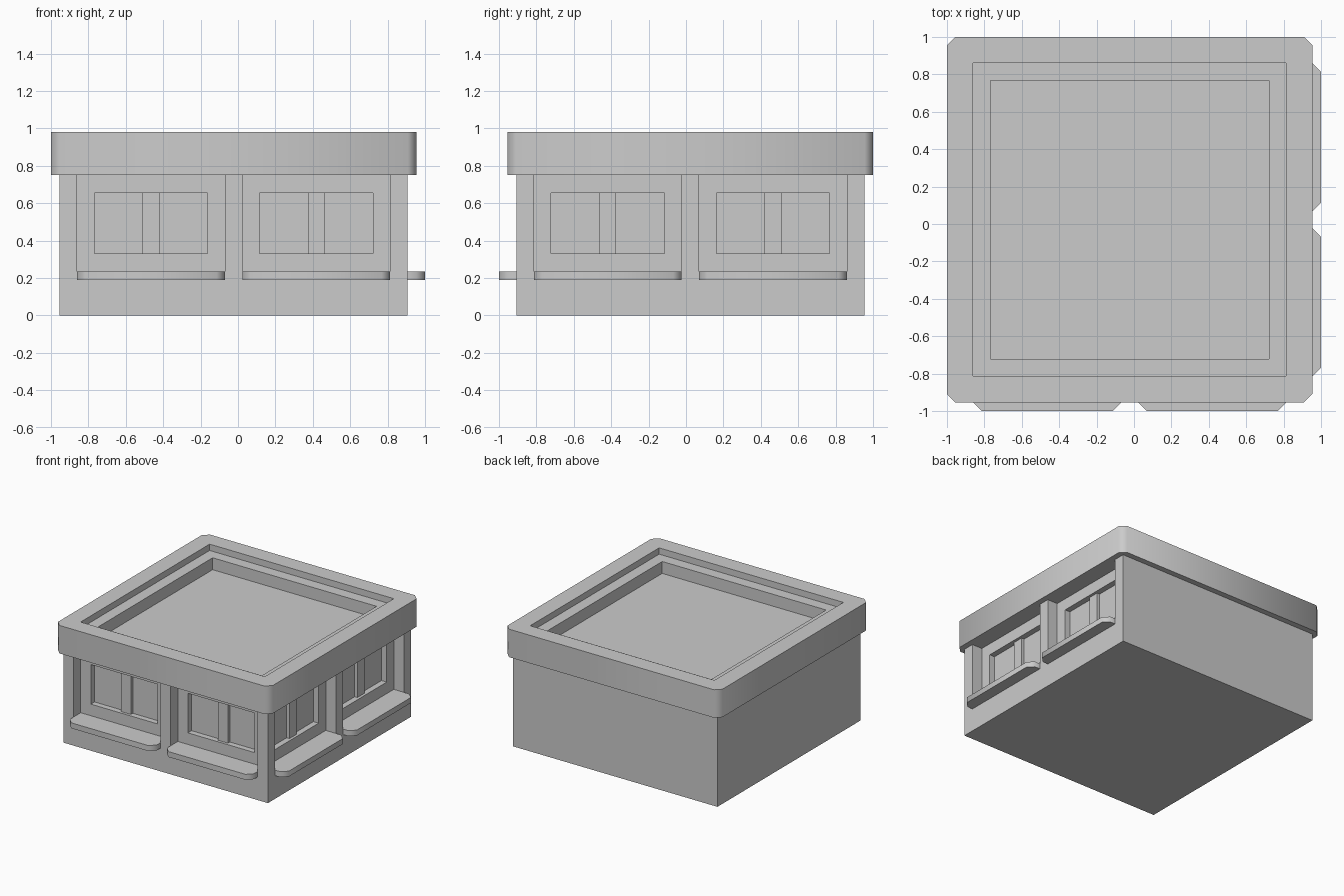
import bpy, math
from mathutils import Matrix

if "Cube" in bpy.data.objects:
    bpy.data.objects.remove(bpy.data.objects["Cube"])

# plan centre of the building (sills stick out on two sides only)
CENTRE = Matrix.Translation((-0.0235, 0.0235, 0))


def prism(name, outline, z0, z1, turn=0, hidden=False):
    """Extrude a plan outline from z0 to z1, turned about the building centre."""
    n = len(outline)
    verts = [(x, y, z) for z in (z0, z1) for x, y in outline]
    faces = [tuple(reversed(range(n))), tuple(range(n, 2 * n))]
    faces += [(i, (i + 1) % n, n + (i + 1) % n, n + i) for i in range(n)]
    mesh = bpy.data.meshes.new(name)
    mesh.from_pydata(verts, [], faces)
    mesh.transform(CENTRE @ Matrix.Rotation(turn, 4, 'Z'))
    ob = bpy.data.objects.new(name, mesh)
    bpy.context.collection.objects.link(ob)
    if hidden:
        ob.hide_render = True
        ob.display_type = 'WIRE'
    return ob


def rect(x0, x1, y0, y1):
    return [(x0, y0), (x1, y0), (x1, y1), (x0, y1)]


def cut(target, cutter):
    mod = target.modifiers.new("cut", 'BOOLEAN')
    mod.operation = 'DIFFERENCE'
    mod.solver = 'EXACT'
    mod.object = cutter


def smooth(ob):
    bpy.ops.object.select_all(action='DESELECT')
    ob.select_set(True)
    bpy.context.view_layer.objects.active = ob
    bpy.ops.object.shade_smooth_by_angle(angle=math.radians(50))


# main walls
W = 0.93
walls = prism("walls", rect(-W, W, -W, W), 0, 0.75)

# roof cap with clipped corners
R, C = 0.977, 0.045
cap_outline = [(-R + C, -R), (R - C, -R), (R, -R + C), (R, R - C),
               (R - C, R), (-R + C, R), (-R, R - C), (-R, -R + C)]
cap = prism("roof_cap", cap_outline, 0.75, 0.98)
smooth(cap)

# stepped roof well
for half, z in ((0.8375, 0.928), (0.745, 0.83)):
    cut(cap, prism("roof_well_cutter", rect(-half, half, -half, half), z, 1.1, hidden=True))

# two window bays on the front, repeated on the right side
for side, turn in (("front", 0), ("right", math.pi / 2)):
    for s in (-0.4415, 0.4415):
        # recessed bay up to the cap
        cut(walls, prism("bay_cutter", rect(s - 0.395, s + 0.395, -1.1, -0.8375),
                         0.235, 0.85, turn, True))
        # window opening
        cut(walls, prism("window_cutter", rect(s - 0.303, s + 0.303, -0.88, -0.79),
                         0.33, 0.655, turn, True))
        # centre bar of the window
        prism(side + "_window_bar", rect(s - 0.045, s + 0.045, -0.815, -0.785),
              0.325, 0.66, turn)
        # projecting sill with clipped corners
        a, y, c = 0.395, -1.0235, 0.045
        outline = [(s - a, -0.925), (s - a, y + c), (s - a + c, y),
                   (s + a - c, y), (s + a, y + c), (s + a, -0.925)]
        smooth(prism(side + "_sill", outline, 0.19, 0.235, turn))
